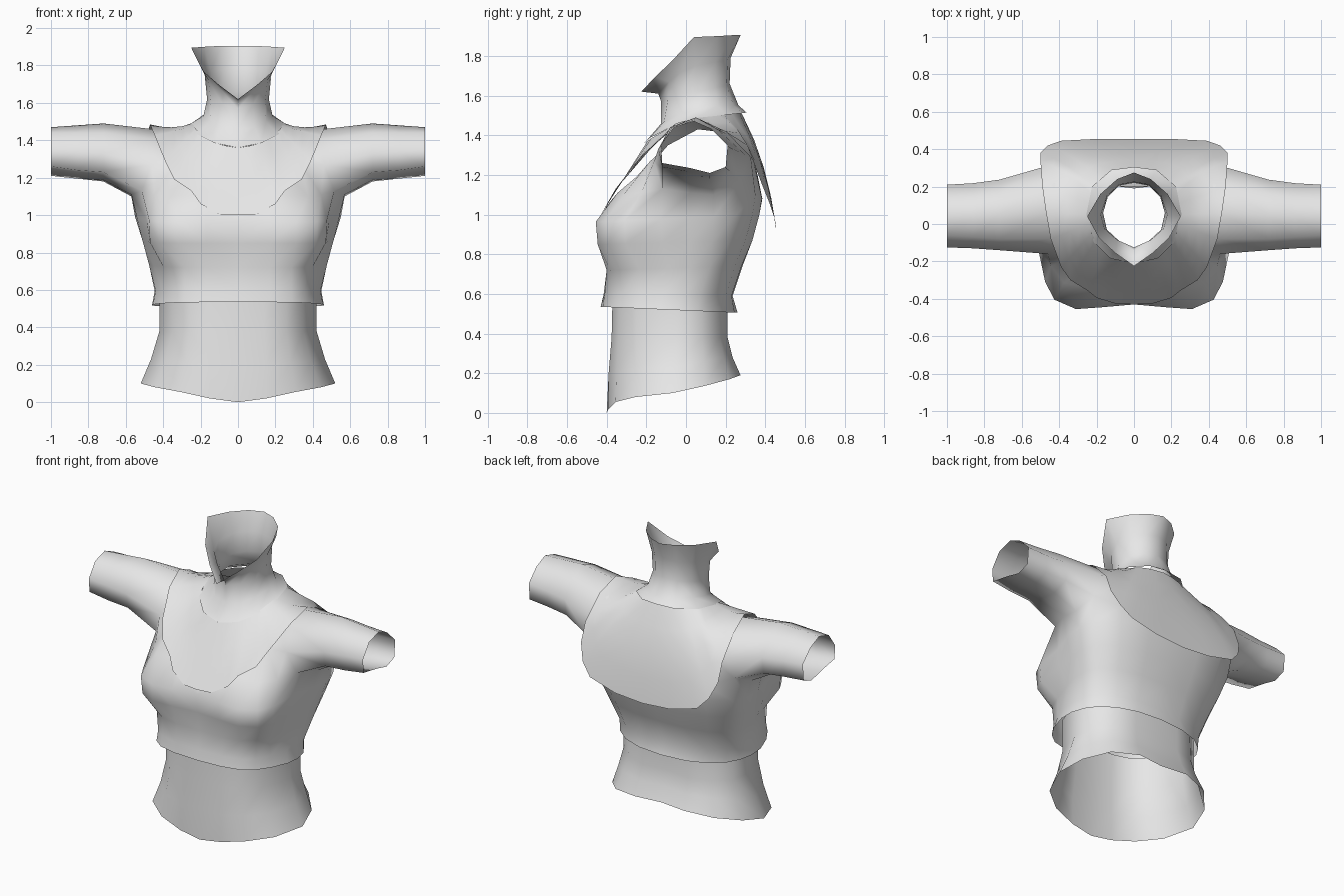
import bpy, bmesh

skin = bpy.data.materials.new("light_grey")
skin.diffuse_color = (0.8, 0.8, 0.8, 1)


def strip(bm, low, high):
    """Quads between two rows of vertices (low row first, front to back)."""
    for i in range(len(low) - 1):
        bm.faces.new((low[i], low[i + 1], high[i + 1], high[i]))


def row(bm, points):
    return [bm.verts.new(p) for p in points]


def finish(bm, name):
    """Turn a right half into a mirrored, smooth object."""
    mesh = bpy.data.meshes.new(name)
    bm.to_mesh(mesh)
    bm.free()
    mesh.materials.append(skin)
    for p in mesh.polygons:
        p.use_smooth = True
    ob = bpy.data.objects.new(name, mesh)
    bpy.context.collection.objects.link(ob)
    mod = ob.modifiers.new("Mirror", 'MIRROR')
    mod.merge_threshold = 0.001


def half_loft(name, rows):
    bm = bmesh.new()
    rings = [row(bm, r) for r in rows]
    for a, b in zip(rings, rings[1:]):
        strip(bm, a, b)
    finish(bm, name)


# Bare midriff, flaring to the hips
half_loft("midriff", [
    [(0, -.40, 0), (.15, -.39, .02), (.31, -.355, .055), (.445, -.255, .08), (.52, -.07, .10),
     (.475, .09, .135), (.36, .22, .17), (.18, .275, .19), (0, .255, .19)],
    [(0, -.385, .2), (.15, -.39, .2), (.28, -.35, .21), (.39, -.25, .22), (.465, -.06, .23),
     (.43, .09, .26), (.32, .19, .28), (.17, .235, .28), (0, .215, .28)],
    [(0, -.375, .38), (.14, -.375, .38), (.26, -.34, .38), (.35, -.25, .38), (.42, -.05, .38),
     (.40, .08, .38), (.30, .17, .38), (.16, .21, .38), (0, .19, .38)],
    [(0, -.37, .6), (.14, -.37, .6), (.26, -.335, .6), (.35, -.25, .6), (.42, -.05, .6),
     (.40, .08, .6), (.29, .17, .6), (.16, .21, .6), (0, .2, .6)],
])

# Neck, from the collarbone up to the jaw line
half_loft("neck", [
    [(0, -.21, 1.36), (.125, -.185, 1.385), (.215, -.098, 1.43), (.255, .05, 1.487),
     (.225, .2, 1.503), (.12, .29, 1.512), (0, .305, 1.515)],
    [(0, -.125, 1.46), (.09, -.11, 1.47), (.15, -.04, 1.5), (.185, .06, 1.53),
     (.165, .16, 1.55), (.09, .24, 1.55), (0, .265, 1.55)],
    [(0, -.125, 1.57), (.08, -.09, 1.59), (.145, -.03, 1.61), (.165, .06, 1.62),
     (.14, .145, 1.64), (.08, .205, 1.65), (0, .22, 1.66)],
    [(0, -.14, 1.61), (.09, -.085, 1.67), (.158, -.025, 1.72), (.178, .05, 1.75),
     (.145, .15, 1.77), (.08, .21, 1.78), (0, .225, 1.79)],
    [(0, -.225, 1.62), (.10, -.155, 1.695), (.187, -.075, 1.77), (.25, .04, 1.895),
     (.18, .16, 1.9), (.09, .24, 1.905), (0, .275, 1.905)],
])

# Wide collar laid over chest, shoulders and back
outer = [(0, -.43, 1.0), (.10, -.425, 1.005), (.2, -.395, 1.06), (.25, -.355, 1.13),
         (.34, -.3, 1.19), (.39, -.23, 1.29), (.445, -.08, 1.425), (.47, .06, 1.485),
         (.49, .2, 1.42), (.5, .335, 1.28), (.5, .38, 1.16), (.46, .42, 1.06),
         (.39, .445, .985), (.2, .455, .935), (0, .455, .92)]
inner = [(0, -.20, 1.36), (.06, -.195, 1.37), (.12, -.175, 1.385), (.16, -.14, 1.405),
         (.205, -.09, 1.435), (.225, -.05, 1.46), (.235, 0, 1.475), (.24, .05, 1.49),
         (.235, .11, 1.495), (.225, .16, 1.5), (.21, .19, 1.505), (.175, .23, 1.508),
         (.13, .255, 1.51), (.07, .27, 1.512), (0, .28, 1.513)]


def collar_row(t):
    bulge = 4 * t * (1 - t)
    pts = []
    for i, (o, n) in enumerate(zip(outer, inner)):
        x, y, z = (a + (b - a) * t for a, b in zip(o, n))
        if i > 8:                      # rounded upper back
            y += .025 * bulge
            z += .02 * bulge
        elif i in (7, 8):              # dip between neck and shoulder
            z -= .018 * bulge
        pts.append((x, y, z))
    return pts


half_loft("collar", [collar_row(k / 4) for k in range(5)])

# Cropped top: torso rings from hem to armpit, then shoulders and sleeves
torso = [
    (.535, .505, [(0, -.43), (.17, -.42), (.29, -.39), (.36, -.335), (.415, -.245), (.455, -.13),
                  (.46, -.03), (.435, .06), (.39, .13), (.30, .2), (.17, .245), (0, .26)]),
    (.6, .59, [(0, -.415), (.17, -.41), (.285, -.38), (.355, -.325), (.40, -.235), (.44, -.12),
               (.445, -.02), (.43, .07), (.39, .135), (.30, .2), (.16, .23), (0, .235)]),
    (.72, .74, [(0, -.40), (.17, -.40), (.285, -.38), (.365, -.325), (.40, -.235), (.45, -.09),
                (.475, .02), (.465, .12), (.43, .185), (.33, .245), (.17, .28), (0, .285)]),
    (.85, .87, [(0, -.425), (.17, -.44), (.31, -.445), (.42, -.395), (.47, -.305), (.48, -.12),
                (.51, .02), (.51, .13), (.48, .22), (.36, .3), (.18, .335), (0, .335)]),
    (.965, 1.0, [(0, -.43), (.17, -.445), (.31, -.455), (.425, -.405), (.475, -.31), (.49, -.125),
                 (.54, .02), (.55, .14), (.52, .25), (.38, .335), (.19, .37), (0, .37)]),
]
bm = bmesh.new()
rings = []
for zf, zb, plan in torso:
    y0, y1 = plan[0][1], plan[-1][1]
    rings.append(row(bm, [(x, y, zf + (zb - zf) * (y - y0) / (y1 - y0)) for x, y in plan]))
top = row(bm, [(0, -.41, 1.005), (.15, -.395, 1.05), (.22, -.345, 1.11), (.375, -.315, 1.10),
               (.445, -.225, 1.11), (.515, -.12, 1.13), (.57, .02, 1.11), (.57, .14, 1.10),
               (.54, .27, 1.16), (.39, .35, 1.1), (.2, .383, 1.08), (0, .385, 1.08)])
rings.append(top)
for a, b in zip(rings, rings[1:]):
    strip(bm, a, b)

# Armhole ring shares its lower points with the torso
arm = top[5:9] + row(bm, [(.5, .3, 1.3), (.47, .2, 1.41), (.46, .06, 1.46),
                          (.45, -.08, 1.405), (.46, -.16, 1.27)])
# Upper back
back_mid = [arm[4]] + row(bm, [(.36, .325, 1.3), (.2, .335, 1.3), (0, .34, 1.3)])
back_top = [arm[5]] + row(bm, [(.36, .23, 1.41), (.2, .26, 1.43), (0, .27, 1.44)])
strip(bm, top[8:], back_mid)
strip(bm, back_mid, back_top)
# Front of the shoulder and the strap over it, tucked under the collar
front = row(bm, [(.29, -.25, 1.19), (.34, -.18, 1.27)]) + [arm[8]]
strip(bm, top[3:6], front)
bm.faces.new((top[2], top[3], front[0]))
strap = [front[1]] + row(bm, [(.36, -.09, 1.35), (.36, .06, 1.43)]) + [back_top[1]]
strip(bm, arm[8:4:-1], strap)

# Short sleeve, open at the end
sleeve = [
    (.72, [(-.12, 1.23), (.02, 1.19), (.12, 1.18), (.22, 1.22), (.237, 1.33),
           (.16, 1.43), (.05, 1.49), (-.08, 1.44), (-.14, 1.33)]),
    (.86, [(-.12, 1.24), (.02, 1.215), (.12, 1.195), (.205, 1.23), (.218, 1.34),
           (.14, 1.43), (.045, 1.48), (-.07, 1.44), (-.13, 1.34)]),
    (1.0, [(-.12, 1.26), (.02, 1.235), (.12, 1.21), (.2, 1.24), (.21, 1.35),
           (.13, 1.43), (.04, 1.47), (-.06, 1.44), (-.125, 1.35)]),
]
prev = arm
for x, sect in sleeve:
    ring = row(bm, [(x, y, z) for y, z in sect])
    strip(bm, prev + prev[:1], ring + ring[:1])
    prev = ring
finish(bm, "cropped_top")
